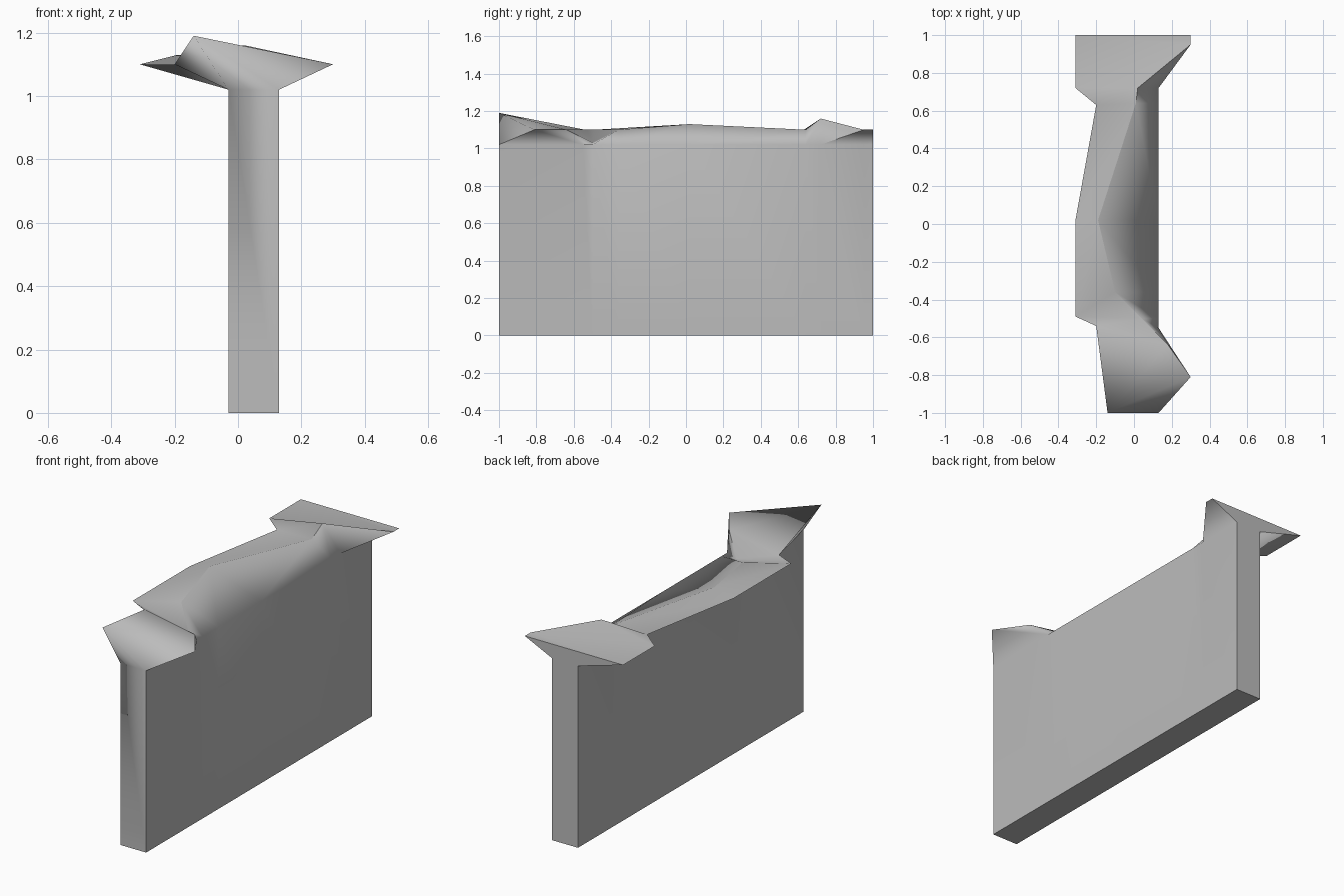
import bpy
import bmesh

cube = bpy.data.objects.get("Cube")
if cube:
    bpy.data.objects.remove(cube, do_unlink=True)

# Stone colour
stone = bpy.data.materials.new("stone_grey")
stone.use_nodes = True
stone.diffuse_color = (0.5, 0.5, 0.5, 1)
bsdf = next(n for n in stone.node_tree.nodes if n.type == 'BSDF_PRINCIPLED')
bsdf.inputs["Base Color"].default_value = stone.diffuse_color

WALL_LEFT, WALL_RIGHT, WALL_TOP = -0.03, 0.13, 1.02

# Stations along the wall: wall y, outer cap edge, cap ridge
stations = [
    (-1.00, (-0.14, -1.00, 1.19), (0.30, -0.81, 1.10)),
    (-0.55, (-0.20, -0.54, 1.10), (0.18, -0.64, 1.10)),
    (-0.50, (-0.31, -0.49, 1.10), (0.04, -0.50, 1.03)),
    (-0.36, (-0.31, -0.49, 1.10), (-0.10, -0.36, 1.10)),
    (0.02, (-0.31, 0.02, 1.10), (-0.19, 0.02, 1.13)),
    (0.64, (-0.20, 0.63, 1.10), (0.01, 0.64, 1.10)),
    (0.72, (-0.31, 0.72, 1.10), (0.02, 0.72, 1.16)),
    (0.95, (-0.31, 1.00, 1.10), (0.30, 0.95, 1.10)),
    (1.00, (-0.31, 1.00, 1.10), (0.30, 1.00, 1.10)),
]

bm = bmesh.new()
rings = []
for y, edge, ridge in stations:
    points = [(WALL_LEFT, y, 0), (WALL_LEFT, y, WALL_TOP), edge, ridge,
              (WALL_RIGHT, y, WALL_TOP), (WALL_RIGHT, y, 0)]
    rings.append([bm.verts.new(p) for p in points])


def split_quad(a, b, c, d):
    """Two triangles sharing the diagonal a-c."""
    bm.faces.new((a, b, c))
    bm.faces.new((a, c, d))


# Loft the wall sides, underside and cap
for i, (p, q) in enumerate(zip(rings, rings[1:])):
    for k in (0, 4, 5):
        n = (k + 1) % 6
        bm.faces.new((p[k], p[n], q[n], q[k]))
    split_quad(p[1], p[2], q[2], q[1])
    split_quad(p[2], p[3], q[3], q[2])
    if i == 0:
        split_quad(p[3], p[4], q[4], q[3])
    else:
        split_quad(q[3], p[3], p[4], q[4])

# End faces, with the slanted triangle under the front overhang
first = rings[0]
bm.faces.new([first[k] for k in (0, 1, 2, 4, 5)])
bm.faces.new([first[k] for k in (2, 3, 4)])
bm.faces.new(rings[-1])

# Crisp crease along the cap ridge
for p, q in zip(rings, rings[1:]):
    crease = bm.edges.get((p[3], q[3]))
    if crease:
        crease.smooth = False

bmesh.ops.remove_doubles(bm, verts=bm.verts[:], dist=0.0005)
bmesh.ops.dissolve_degenerate(bm, edges=bm.edges[:], dist=0.0005)
bmesh.ops.recalc_face_normals(bm, faces=bm.faces[:])

mesh = bpy.data.meshes.new("capped_wall")
bm.to_mesh(mesh)
bm.free()
mesh.materials.append(stone)
wall = bpy.data.objects.new("capped_wall", mesh)
bpy.context.collection.objects.link(wall)

# Soft blend from wall to cap, hard corners elsewhere
bpy.ops.object.select_all(action='DESELECT')
wall.select_set(True)
bpy.context.view_layer.objects.active = wall
bpy.ops.object.shade_smooth_by_angle(angle=1.36, keep_sharp_edges=True)
weighted = wall.modifiers.new("weighted_normals", 'WEIGHTED_NORMAL')
weighted.keep_sharp = True
